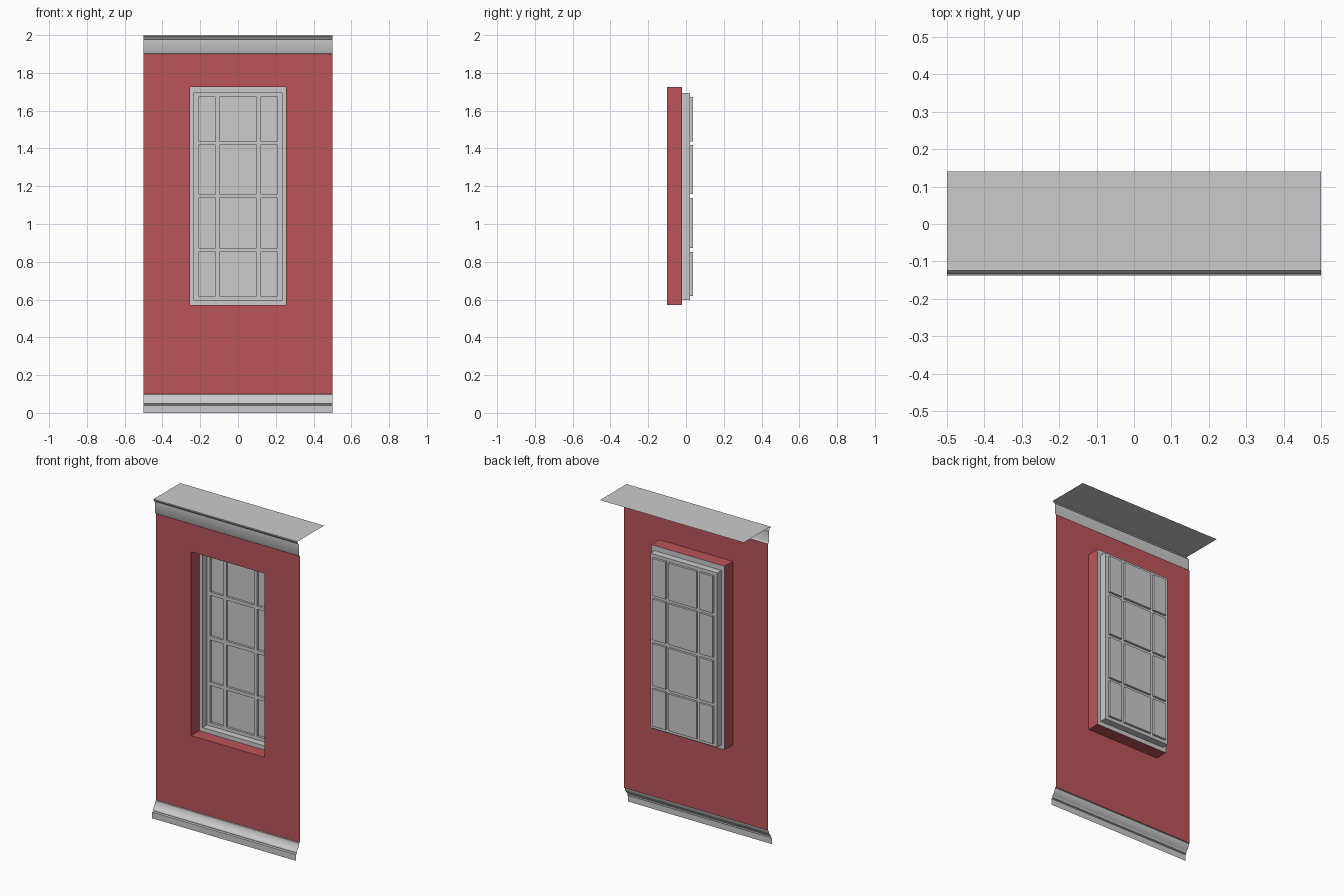
import bpy, bmesh

if "Cube" in bpy.data.objects:
    bpy.data.objects.remove(bpy.data.objects["Cube"])

red = bpy.data.materials.new("red_wall_paint")
red.diffuse_color = (0.5, 0.09, 0.1, 1)
red.use_nodes = True
red.node_tree.nodes["Principled BSDF"].inputs["Base Color"].default_value = red.diffuse_color


def make(name, quads, mat=None, smooth=False):
    """Make a welded sheet object from quads given as corner tuples."""
    bm = bmesh.new()
    for q in quads:
        bm.faces.new([bm.verts.new(p) for p in q])
    bmesh.ops.remove_doubles(bm, verts=bm.verts, dist=1e-5)
    me = bpy.data.meshes.new(name)
    bm.to_mesh(me)
    bm.free()
    ob = bpy.data.objects.new(name, me)
    bpy.context.collection.objects.link(ob)
    if mat:
        me.materials.append(mat)
    if smooth:
        bpy.ops.object.select_all(action='DESELECT')
        ob.select_set(True)
        bpy.context.view_layer.objects.active = ob
        bpy.ops.object.shade_smooth_by_angle(angle=0.6)
    return ob


def rect(x0, x1, z0, z1, y):
    return [(x0, y, z0), (x1, y, z0), (x1, y, z1), (x0, y, z1)]


def bridge(a, b):
    """Quads joining two rectangular loops."""
    return [(a[i], a[(i + 1) % 4], b[(i + 1) % 4], b[i]) for i in range(4)]


def stepped(loops):
    return [q for a, b in zip(loops, loops[1:]) for q in bridge(a, b)]


def moulding(name, profile):
    """Sweep a (y, z) profile, listed top to bottom, along the wall width."""
    quads = [((-.5, y1, z1), (.5, y1, z1), (.5, y0, z0), (-.5, y0, z0))
             for (y0, z0), (y1, z1) in zip(profile, profile[1:])]
    return make(name, quads, smooth=True)


# Wall with window opening and its reveal
X, Z0, Z1 = .255, .57, 1.725
opening = rect(-X, X, Z0, Z1, -.10)
make("wall", stepped([rect(-.5, .5, .10, 1.90, -.10), opening,
                      rect(-X, X, Z0, Z1, -.02)]), red)

# Window frame stepping back from the reveal
make("window_frame", stepped([rect(-X, X, Z0, Z1, -.02),
                              rect(-.232, .232, .597, 1.693, -.02),
                              rect(-.232, .232, .597, 1.693, .022)]))

# Sash: grid of bars with each pane sunk behind it
xs = [-.232, -.21, -.118, -.097, .097, .118, .21, .232]
zs = [.597, .618, .851, .872, 1.137, 1.16, 1.417, 1.438, 1.672, 1.693]
bars, panes = [], []
for i in range(len(xs) - 1):
    for j in range(len(zs) - 1):
        cell = rect(xs[i], xs[i + 1], zs[j], zs[j + 1], .022)
        if i % 2 and j % 2:
            glass = rect(xs[i], xs[i + 1], zs[j], zs[j + 1], .036)
            bars += bridge(cell, glass)
            panes.append(glass)
        else:
            bars.append(cell)
make("sash_bars", bars)
make("window_panes", panes)

# Cornice under the top ledge
moulding("cornice", [(-.124, 2.0), (-.124, 1.993), (-.118, 1.987), (-.113, 1.979),
                     (-.108, 1.977), (-.108, 1.908), (-.104, 1.902), (-.10, 1.90)])

# Flared skirting at the foot
moulding("base_moulding", [(-.10, .10), (-.106, .098), (-.108, .088), (-.112, .078),
                           (-.118, .068), (-.126, .060), (-.132, .054), (-.133, .049),
                           (-.127, .046), (-.127, .042), (-.138, .039), (-.138, 0)])

# Flat ledge on top
make("top_ledge", [((-.5, -.124, 2), (.5, -.124, 2), (.5, .14, 2), (-.5, .14, 2))])
